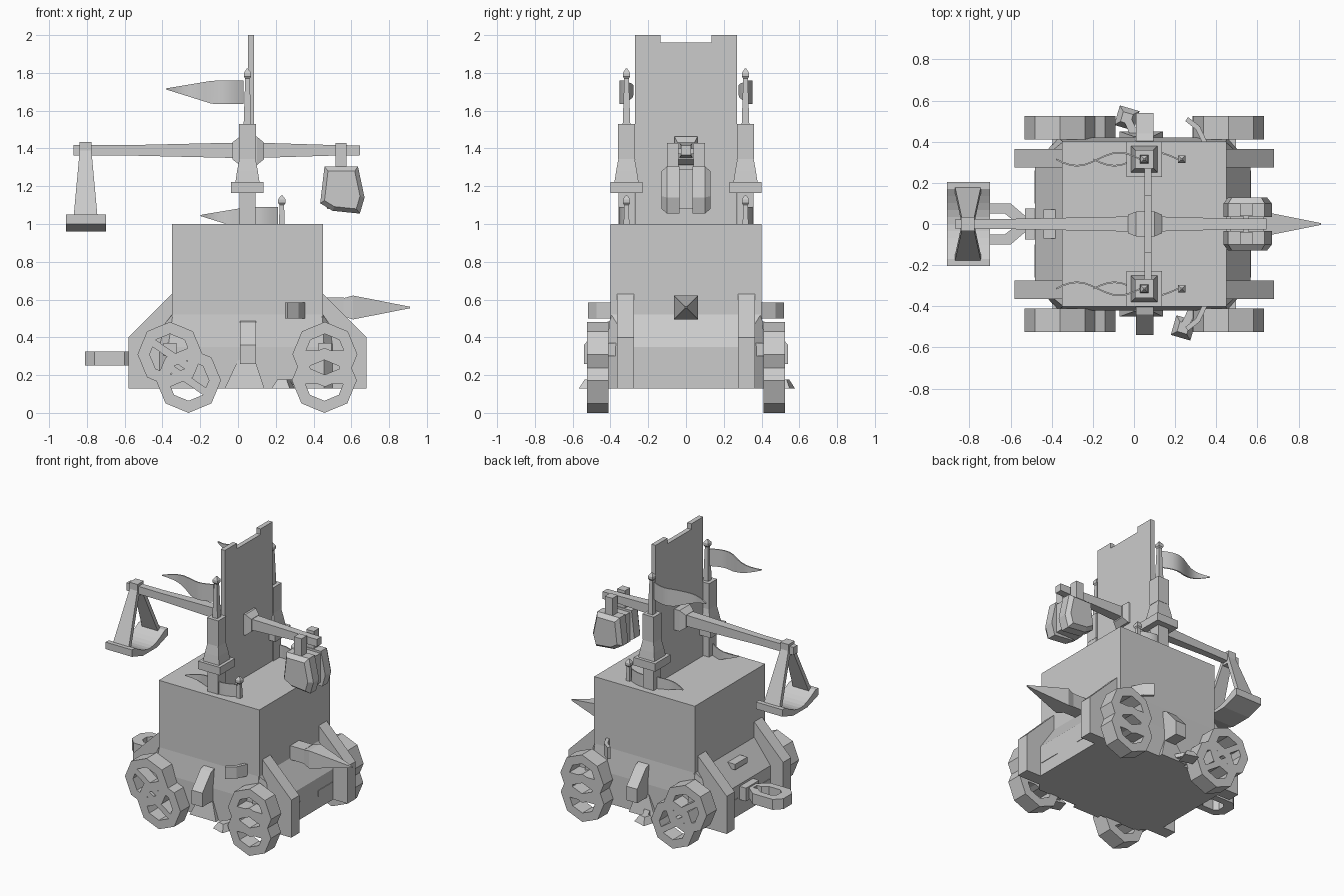
import bpy, bmesh, math

cube = bpy.data.objects.get("Cube")
if cube:
    bpy.data.objects.remove(cube)

grey = bpy.data.materials.new("plain_grey")
grey.use_nodes = True
grey.diffuse_color = (0.6, 0.6, 0.6, 1)
grey.node_tree.nodes["Principled BSDF"].inputs["Base Color"].default_value = (0.6, 0.6, 0.6, 1)


def finish(name, bm):
    bmesh.ops.recalc_face_normals(bm, faces=bm.faces)
    mesh = bpy.data.meshes.new(name)
    bm.to_mesh(mesh)
    bm.free()
    mesh.materials.append(grey)
    ob = bpy.data.objects.new(name, mesh)
    bpy.context.collection.objects.link(ob)
    return ob


def place(axis, u, v, t):
    return {"x": (t, u, v), "y": (u, t, v), "z": (u, v, t)}[axis]


def loft(name, loops):
    """Skin a stack of equal-length point loops and cap both ends."""
    bm = bmesh.new()
    rows = [[bm.verts.new(p) for p in loop] for loop in loops]
    n = len(rows[0])
    for a, b in zip(rows, rows[1:]):
        for i in range(n):
            j = (i + 1) % n
            bm.faces.new((a[i], a[j], b[j], b[i]))
    bm.faces.new(rows[0])
    bm.faces.new(rows[-1])
    return finish(name, bm)


def prism(name, pts, axis, a, b):
    return loft(name, [[place(axis, u, v, t) for u, v in pts] for t in (a, b)])


def box(name, x0, x1, y0, y1, z0, z1):
    return prism(name, [(x0, y0), (x1, y0), (x1, y1), (x0, y1)], "z", z0, z1)


def taper(name, axis, cu, cv, steps):
    """Square-section bar; steps are (position, half_u, half_v)."""
    corners = [(-1, -1), (1, -1), (1, 1), (-1, 1)]
    return loft(name, [[place(axis, cu + s * hu, cv + r * hv, t) for s, r in corners]
                       for t, hu, hv in steps])


def ring(name, outer, inner, axis, a, b):
    bm = bmesh.new()
    rows = [[bm.verts.new(place(axis, u, v, t)) for u, v in pts]
            for pts, t in ((outer, a), (outer, b), (inner, b), (inner, a))]
    n = len(outer)
    for k in range(4):
        p, q = rows[k], rows[(k + 1) % 4]
        for i in range(n):
            j = (i + 1) % n
            bm.faces.new((p[i], p[j], q[j], q[i]))
    return finish(name, bm)


def ngon(cx, cz, r, n=8):
    return [(cx + r * math.sin(math.tau * i / n), cz + r * math.cos(math.tau * i / n))
            for i in range(n)]


def flag(name, x, y, z, side):
    """Waving pennant that runs to a point toward -x."""
    loops = []
    for i in range(13):
        f = i / 12
        h = 0.062 if f < 0.4 else 0.062 * (1 - (f - 0.4) / 0.63)
        px, pz = x - 0.41 * f, z + 0.018 * max(0, f - 0.4) / 0.6
        py = y + side * 0.032 * math.sin(f * math.tau)
        loops.append([(px, py - 0.004, pz - h), (px, py + 0.004, pz - h),
                      (px, py + 0.004, pz + h), (px, py - 0.004, pz + h)])
    ob = loft(name, loops)
    bpy.context.view_layer.objects.active = ob
    ob.select_set(True)
    bpy.ops.object.shade_smooth_by_angle()
    ob.select_set(False)


# Body and flared hull
box("body", -0.35, 0.45, -0.4, 0.4, 0.5, 1.0)


def footprint(x0, x1, y, cx, cy, z):
    return [(x0 + cx, -y, z), (x1 - cx, -y, z), (x1, -y + cy, z), (x1, y - cy, z),
            (x1 - cx, y, z), (x0 + cx, y, z), (x0, y - cy, z), (x0, -y + cy, z)]


loft("hull", [footprint(-0.48, 0.565, 0.42, 0.11, 0.13, 0.13),
              footprint(-0.48, 0.565, 0.42, 0.11, 0.13, 0.35),
              footprint(-0.35, 0.45, 0.4, 0.005, 0.005, 0.52)])

# Tall notched shield
prism("shield", [(-0.27, 1.0), (0.27, 1.0), (0.27, 2.0), (0.135, 2.0), (0.135, 1.96),
                 (-0.135, 1.96), (-0.135, 2.0), (-0.27, 2.0)], "x", 0.052, 0.085)

for s, tag in ((-1, "right"), (1, "left")):
    # Posts with collars, poles and flags
    y = s * 0.315
    taper("post_" + tag, "z", 0.05, y, [(0.98, 0.042, 0.042), (1.18, 0.042, 0.042)])
    taper("collar_" + tag, "z", 0.05, y, [(1.165, 0.086, 0.086), (1.222, 0.086, 0.086)])
    taper("post_cone_" + tag, "z", 0.05, y,
          [(1.22, 0.064, 0.064), (1.28, 0.055, 0.055), (1.345, 0.043, 0.043)])
    taper("post_top_" + tag, "z", 0.05, y, [(1.345, 0.045, 0.045), (1.53, 0.045, 0.045)])
    for kind, px, base in (("tall", 0.05, 1.53), ("short", 0.232, 0.86)):
        taper(kind + "_pole_" + tag, "z", px, y,
              [(base, 0.02, 0.02), (base + 0.24, 0.012, 0.012), (base + 0.25, 0.019, 0.019),
               (base + 0.27, 0.019, 0.019), (base + 0.292, 0.004, 0.004)])
        flag(kind + "_flag_" + tag, px - 0.02, y, base + 0.167, s)

    # Sloped side frames
    a, b = sorted((s * 0.275, s * 0.365))
    prism("side_frame_" + tag, [(-0.58, 0.13), (0.68, 0.13), (0.68, 0.4), (0.45, 0.63),
                                (-0.35, 0.63), (-0.58, 0.4)], "y", a, b)

    # Paired octagonal wheels
    a, b = sorted((s * 0.41, s * 0.525))
    wheels = (("rear_upper", -0.36, 0.31, 0.6), ("rear_lower", -0.262, 0.172, 0.6),
              ("fore_upper", 0.46, 0.31, 0), ("fore_lower", 0.457, 0.172, 0))
    for pos, cx, cz, tilt in wheels:
        ring("wheel_%s_%s" % (pos, tag), ngon(cx, cz, 0.172), ngon(cx, cz, 0.108), "y", a, b)
        c, d = 0.115 * math.cos(tilt), 0.115 * math.sin(tilt)
        u, v = 0.02 * math.sin(tilt), 0.02 * math.cos(tilt)
        prism("spoke_%s_%s" % (pos, tag),
              [(cx - c - u, cz + d - v), (cx + c - u, cz - d - v),
               (cx + c + u, cz - d + v), (cx - c + u, cz + d + v)], "y", a, b)
    for cx in (-0.36, 0.46):
        box("axle_" + tag, cx - 0.035, cx + 0.035, *sorted((s * 0.3, s * 0.44)), 0.3, 0.37)

    # Buttress and tapered foot on the flank
    prism("buttress_" + tag, [(s * 0.39, 0.49), (s * 0.44, 0.475), (s * 0.54, 0.36),
                              (s * 0.54, 0.26), (s * 0.4, 0.26)], "x", 0.01, 0.095)
    loft("flank_foot_" + tag, [[(x0, s * 0.38, z), (x1, s * 0.38, z), (x1, s * o, z), (x0, s * o, z)]
                               for x0, x1, o, z in ((-0.07, 0.14, 0.45, 0.13),
                                                    (0.0, 0.09, 0.425, 0.28))])

    # Slanted flap
    prism("flap_" + tag, [(0.36, s * 0.39), (0.335, s * 0.39), (0.3, s * 0.46),
                          (0.25, s * 0.5), (0.262, s * 0.52), (0.32, s * 0.475)], "z", 0.5, 0.585)

    # Low funnel with its pipe
    fx, fy = (0.24, -0.505) if s < 0 else (-0.035, 0.515)
    loft("funnel_" + tag, [[(fx + r * math.cos(0.5 + i * math.pi / 2),
                             fy + r * math.sin(0.5 + i * math.pi / 2), z) for i in range(4)]
                           for r, z in ((0.07, 0.13), (0.035, 0.178))])
    prism("funnel_pipe_" + tag, [(fx - 0.02, fy), (fx + 0.02, fy), (fx + 0.08, s * 0.4),
                                 (fx + 0.03, s * 0.4)], "z", 0.15, 0.178)

    # Hull end slats
    for x in (-0.484, 0.562):
        box("end_slat_" + tag, x, x + 0.007, *sorted((s * 0.1, s * 0.26)), 0.22, 0.26)

    # Sling arms of the throwing bucket
    loft("sling_arm_" + tag, [[(-0.807 - w, s * p, z), (-0.807 + w, s * p, z),
                               (-0.807 + w, s * (p + 0.03), z), (-0.807 - w, s * (p + 0.03), z)]
                              for w, p, z in ((0.03, 0.0, 1.4), (0.064, 0.155, 1.03))])

    # Counterweight halves and hangers
    lobe = [(0.458, 1.305), (0.635, 1.305), (0.67, 1.14), (0.645, 1.055), (0.5, 1.07),
            (0.435, 1.11)]
    loft("weight_" + tag, [[(0.55 + (x - 0.55) * k, s * p, 1.18 + (z - 1.18) * k) for x, z in lobe]
                           for p, k in ((0.035, 1), (0.1, 1), (0.13, 0.8))])
    box("hanger_" + tag, 0.515, 0.575, *sorted((s * 0.04, s * 0.1)), 1.29, 1.43)

box("weight_core", 0.47, 0.63, -0.04, 0.04, 1.08, 1.29)
box("hanger_pin", 0.53, 0.56, -0.1, 0.1, 1.37, 1.4)

# Throwing beam and hub
taper("beam", "x", 0, 1.39, [(-0.87, 0.022, 0.028), (-0.6, 0.025, 0.027), (0.05, 0.038, 0.042),
                             (0.5, 0.026, 0.028), (0.645, 0.026, 0.026)])
taper("beam_hub", "x", 0, 1.387, [(-0.03, 0.045, 0.045), (0.01, 0.06, 0.075),
                                  (0.1, 0.06, 0.075), (0.137, 0.045, 0.045)])
box("beam_cap", -0.84, -0.775, -0.035, 0.035, 1.345, 1.435)

# Throwing bucket, a shallow curved trough
inner = [(0.17 - 0.034 * i, 1.05 - 0.065 * math.sin(math.pi * i / 10)) for i in range(11)]
bucket = prism("bucket", [(-0.205, 1.05), (-0.205, 1.0), (-0.08, 0.96), (0.08, 0.96),
                          (0.205, 1.0), (0.205, 1.05)] + inner, "x", -0.91, -0.7)

# Ram spike
taper("spike_socket", "x", 0, 0.56, [(0.43, 0.05, 0.05), (0.56, 0.05, 0.05)])
taper("spike", "x", 0, 0.558, [(0.54, 0.045, 0.045), (0.61, 0.064, 0.063), (0.91, 0.004, 0.004)])

# Tow ring and coupling
hook = [(-0.46, -0.04), (-0.53, -0.04), (-0.6, -0.1), (-0.76, -0.1), (-0.81, -0.05),
        (-0.81, 0.05), (-0.76, 0.1), (-0.6, 0.1), (-0.53, 0.04), (-0.46, 0.04)]
hole = [(-0.66 + (x + 0.66) * 0.55, y * 0.5) for x, y in hook]
ring("tow_ring", hook, hole, "z", 0.25, 0.325)
box("tow_coupling", -0.53, -0.44, -0.075, 0.075, 0.24, 0.335)
box("rear_step", -0.44, -0.36, -0.07, 0.07, 0.44, 0.48)
